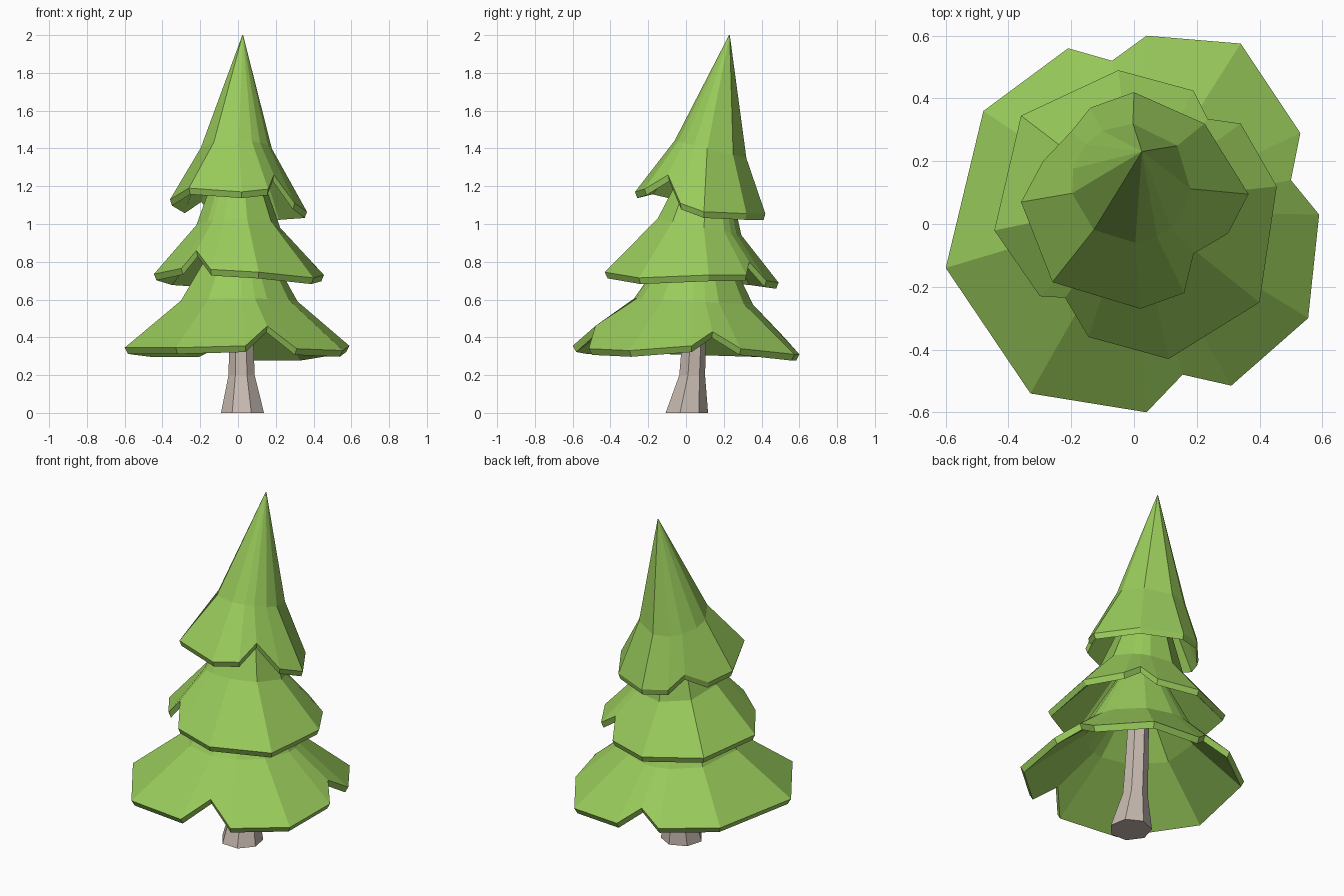
import bpy
import bmesh
import math

if "Cube" in bpy.data.objects:
    bpy.data.objects.remove(bpy.data.objects["Cube"])


def material(name, rgb):
    m = bpy.data.materials.new(name)
    m.diffuse_color = (*rgb, 1.0)
    m.use_nodes = True
    m.node_tree.nodes["Principled BSDF"].inputs["Base Color"].default_value = m.diffuse_color
    return m


GREEN = material("leaf green", (0.32, 0.60, 0.105))
BARK = material("pale bark", (0.56, 0.48, 0.425))


def loft(name, rings, mat):
    """Closed flat-shaded skin through rings of equal point count."""
    bm = bmesh.new()
    loops = [[bm.verts.new(p) for p in ring] for ring in rings]
    n = len(loops[0])
    for a, b in zip(loops, loops[1:]):
        for i in range(n):
            j = (i + 1) % n
            bm.faces.new((a[i], a[j], b[j], b[i]))
    bm.faces.new(loops[0])
    bm.faces.new(loops[-1])
    bmesh.ops.recalc_face_normals(bm, faces=bm.faces[:])
    mesh = bpy.data.meshes.new(name)
    bm.to_mesh(mesh)
    bm.free()
    mesh.materials.append(mat)
    ob = bpy.data.objects.new(name, mesh)
    bpy.context.collection.objects.link(ob)
    return ob


def ring_at(angles, cx, cy, cz, r, tilt=0.0):
    """Ring that dips towards the back by the tilt factor."""
    return [(cx + r * math.cos(a), cy + r * math.sin(a),
             cz - tilt * r * math.sin(a)) for a in angles]


def tier(name, rim, mid, top, tilt, core):
    """Hollow skirt: jagged rim, bend ring, top ring, offset underside."""
    mx, my, mz, mr = mid
    angles = [math.atan2(y - my, x - mx) for x, y, z in rim]
    low = [(mx + (x - mx) * 0.97, my + (y - my) * 0.97, z - 0.033)
           for x, y, z in rim]
    loft(name, [
        ring_at(angles, *core),
        ring_at(angles, mx, my, mz - 0.035, mr - 0.02, tilt),
        low,
        rim,
        ring_at(angles, mx, my, mz, mr, tilt),
        ring_at(angles, *top),
    ], GREEN)


# Bottom skirt with three notches
tier("lower_branches", [
    (-.60, -.14, .345), (-.48, .36, .33), (-.21, .56, .33), (-.07, .52, .40),
    (.04, .60, .31), (.34, .575, .31), (.53, .29, .34), (.50, .14, .43),
    (.59, .03, .355), (.555, -.30, .33), (.31, -.515, .34),
    (.155, -.48, .46), (.04, -.60, .355), (-.33, -.54, .345)],
    mid=(0, .04, .59, .315), top=(.01, .07, .98, .09), tilt=.05,
    core=(.01, .06, .80, .09))

# Middle skirt with two notches
tier("middle_branches", [
    (-.445, -.02, .735), (-.36, .345, .71), (-.05, .49, .69),
    (.19, .425, .70), (.235, .335, .80), (.34, .32, .73), (.455, .12, .73),
    (.40, -.25, .715), (.11, -.43, .745), (-.145, -.36, .76),
    (-.22, -.235, .86), (-.30, -.23, .765)],
    mid=(0, .07, .985, .225), top=(0, .11, 1.36, .09), tilt=.2,
    core=(0, .09, 1.15, .09))

# Top cone with two notches and a leaning tip
tier("upper_branches", [
    (-.36, .07, 1.13), (-.29, .20, 1.09), (-.20, .295, 1.15),
    (-.14, .37, 1.07), (0, .42, 1.055), (.225, .32, 1.055),
    (.365, .095, 1.065), (.30, -.03, 1.11), (.19, -.095, 1.26),
    (.16, -.22, 1.185), (.02, -.27, 1.17), (-.26, -.185, 1.19)],
    mid=(-.01, .13, 1.395, .19), top=(.025, .23, 2.0, .002), tilt=.25,
    core=(0, .15, 1.5, .08))

# Seven-sided flared trunk
sides = [math.radians(190) + math.tau * i / 7 for i in range(7)]
loft("trunk", [
    ring_at(sides, .025, 0, 0, .117),
    ring_at(sides, .02, .03, .20, .071),
    ring_at(sides, .018, .04, .38, .066),
    ring_at(sides, .012, .06, .85, .055),
], BARK)
